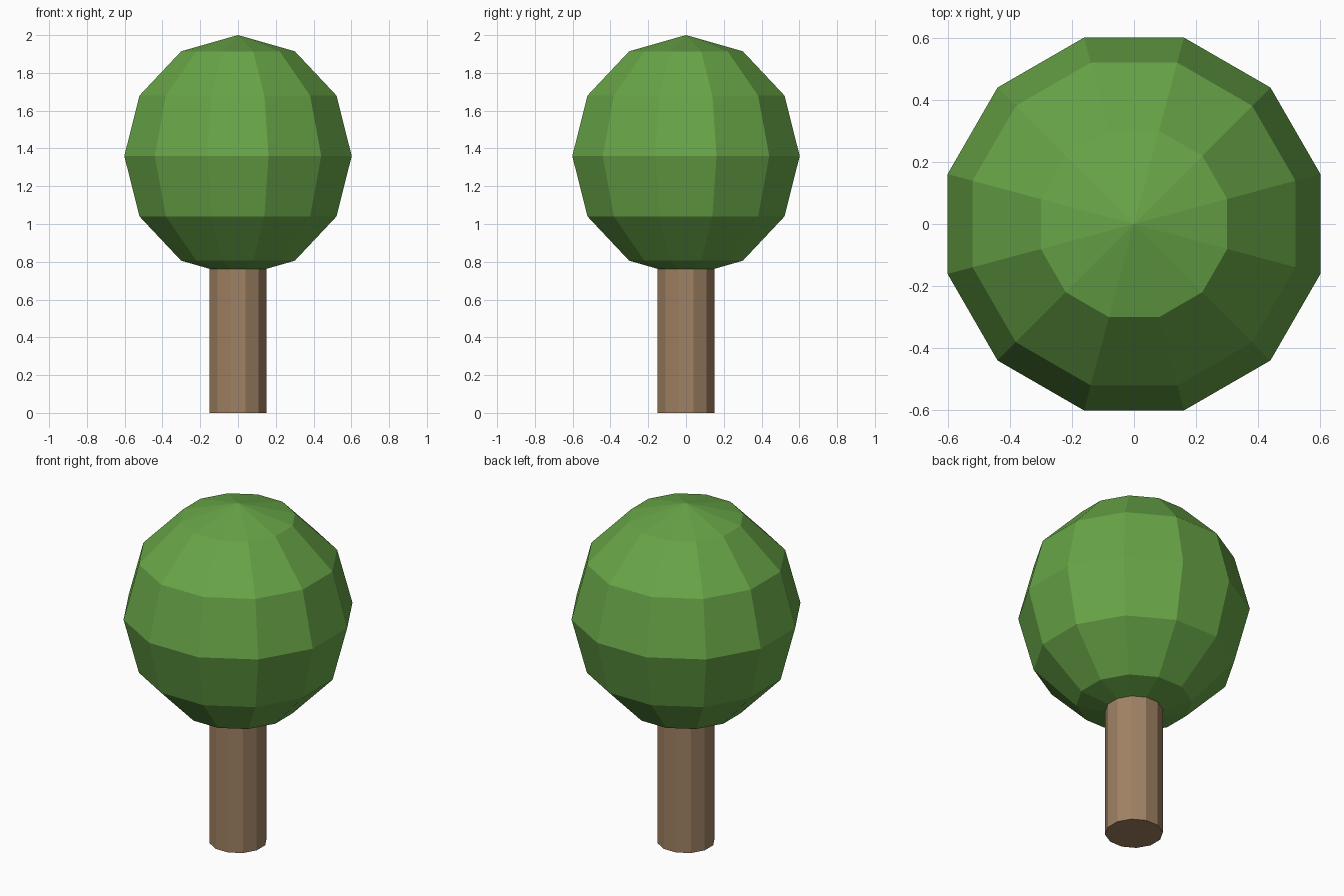
import bpy, math

if "Cube" in bpy.data.objects:
    bpy.data.objects.remove(bpy.data.objects["Cube"])

def material(name, rgb):
    m = bpy.data.materials.new(name)
    m.diffuse_color = (*rgb, 1)
    m.use_nodes = True
    m.node_tree.nodes["Principled BSDF"].inputs["Base Color"].default_value = m.diffuse_color
    return m

def finish(name, mat):
    ob = bpy.context.object
    ob.name = name
    ob.data.materials.append(mat)
    bpy.ops.object.shade_flat()
    return ob

SIDES = 12
TURN = math.radians(15)          # flat sides face the axes
R = 1 / math.cos(TURN)           # apothem to corner radius

bark = material("bark brown", (0.35, 0.22, 0.125))
leaf = material("leaf green", (0.138, 0.376, 0.063))

# Trunk, ending just inside the canopy
bpy.ops.mesh.primitive_cylinder_add(vertices=SIDES, radius=0.15 * R, depth=0.8,
                                    location=(0, 0, 0.4), rotation=(0, 0, TURN))
finish("trunk", bark)

# Canopy, a slightly tall faceted ball
bpy.ops.mesh.primitive_uv_sphere_add(segments=SIDES, ring_count=6, radius=1,
                                     location=(0, 0, 1.36), rotation=(0, 0, TURN))
canopy = finish("canopy", leaf)
canopy.scale = (0.602 * R, 0.602 * R, 0.64)
